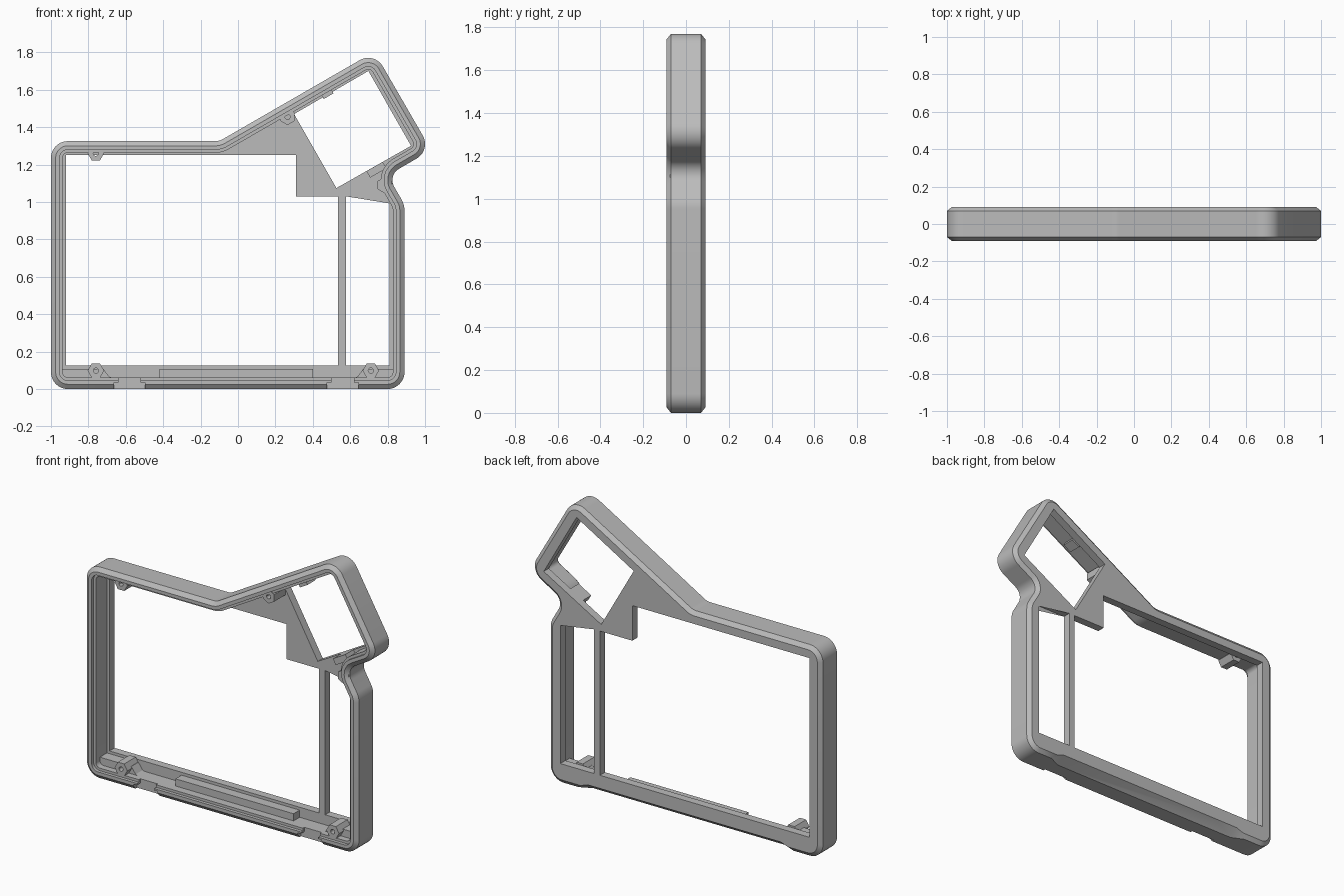
import bpy, bmesh
from math import sin, cos, pi, tan, radians
from mathutils import Vector, Matrix

if "Cube" in bpy.data.objects:
    bpy.data.objects.remove(bpy.data.objects["Cube"])

grey = bpy.data.materials.new("matte grey")
grey.use_nodes = True
grey.diffuse_color = (0.5, 0.5, 0.5, 1)
grey.node_tree.nodes["Principled BSDF"].inputs["Base Color"].default_value = (0.5, 0.5, 0.5, 1)

FRONT, BACK, FLOOR = -0.09, 0.09, 0.04


def finish(ob, angle=25):
    ob.data.materials.clear()
    ob.data.materials.append(grey)
    bpy.ops.object.select_all(action='DESELECT')
    ob.select_set(True)
    bpy.context.view_layer.objects.active = ob
    bpy.ops.object.shade_smooth_by_angle(angle=radians(angle))
    return ob


def from_bmesh(name, bm):
    bmesh.ops.recalc_face_normals(bm, faces=bm.faces)
    me = bpy.data.meshes.new(name)
    bm.to_mesh(me)
    bm.free()
    ob = bpy.data.objects.new(name, me)
    bpy.context.collection.objects.link(ob)
    return ob


def rounded(corners, steps=10):
    """Round each (x, z, radius) corner; return points with inward normals."""
    out = []
    for i, (x, z, r) in enumerate(corners):
        cur = Vector((x, z))
        before = Vector(corners[i - 1][:2])
        after = Vector(corners[(i + 1) % len(corners)][:2])
        d1, d2 = (before - cur).normalized(), (after - cur).normalized()
        half = d1.angle(d2) / 2
        centre = cur + (d1 + d2).normalized() * r / sin(half)
        u1 = (cur + d1 * r / tan(half) - centre).normalized()
        convex = d2.cross(d1) > 0
        sweep = (pi - 2 * half) * (1 if convex else -1)
        for k in range(steps + 1):
            u = Matrix.Rotation(sweep * k / steps, 2) @ u1
            out.append((centre + u * r, -u if convex else u))
    return out


def inset(loop, d):
    return [p + n * d for p, n in loop]


def plate(name, loops, y0, y1):
    """Flat panel in the xz plane; loops after the first are holes."""
    cu = bpy.data.curves.new(name, 'CURVE')
    cu.dimensions, cu.fill_mode, cu.extrude = '2D', 'BOTH', (y1 - y0) / 2
    for loop in loops:
        sp = cu.splines.new('POLY')
        sp.points.add(len(loop) - 1)
        for pt, p in zip(sp.points, loop):
            pt.co = (p[0], p[1], 0, 1)
        sp.use_cyclic_u = True
    tmp = bpy.data.objects.new(name, cu)
    bpy.context.collection.objects.link(tmp)
    bpy.context.view_layer.update()
    me = tmp.evaluated_get(bpy.context.evaluated_depsgraph_get()).to_mesh()
    bm = bmesh.new()
    bm.from_mesh(me)
    bpy.data.objects.remove(tmp)
    bmesh.ops.remove_doubles(bm, verts=bm.verts, dist=1e-5)
    bm.transform(Matrix.Translation((0, (y0 + y1) / 2, 0)) @ Matrix.Rotation(pi / 2, 4, 'X'))
    return finish(from_bmesh(name, bm))


def rect(x0, x1, z0, z1):
    return [(x0, z0), (x1, z0), (x1, z1), (x0, z1)]


def ngon(x, z, r, n, turn=0):
    return [(x + r * cos(turn + 2 * pi * k / n), z + r * sin(turn + 2 * pi * k / n)) for k in range(n)]


def hull(name, points):
    bm = bmesh.new()
    for p in points:
        bm.verts.new(p)
    bmesh.ops.convex_hull(bm, input=bm.verts)
    return from_bmesh(name, bm)


def cut(ob, cutter):
    cutter.hide_render = True
    mod = ob.modifiers.new("cut", 'BOOLEAN')
    mod.operation, mod.solver, mod.object = 'DIFFERENCE', 'EXACT', cutter
    bpy.ops.object.select_all(action='DESELECT')
    bpy.context.view_layer.objects.active = ob
    ob.select_set(True)
    bpy.ops.object.modifier_apply(modifier=mod.name)
    bpy.data.objects.remove(cutter)


# Outer outline: wide body with a tilted square head at the upper left side
outline = rounded([
    (-1, 0, .09), (.89, 0, .09), (.89, .986, .12), (.80, 1.142, .07),
    (1.033, 1.277, .09), (.729, 1.803, .09), (-.1, 1.325, .08), (-1, 1.325, .09)])

# Perimeter wall: chamfered section swept round the outline
section = [(.025, FRONT), (0, -.07), (0, .07), (.025, BACK), (.05, BACK), (.05, FLOOR),
           (.062, FLOOR), (.062, -.07), (.046, -.07), (.046, FRONT)]
bm = bmesh.new()
rows = [[bm.verts.new((p.x, y, p.y)) for p in inset(outline, d)] for d, y in section]
for a, b in zip(rows, rows[1:] + rows[:1]):
    for i in range(len(a)):
        bm.faces.new((a[i - 1], a[i], b[i], b[i - 1]))
wall = from_bmesh("perimeter_wall", bm)

# Broad sloped relief along the lower back edge
relief = []
for x, s in ((-.84, .15), (-.72, 1), (.62, 1), (.74, .15)):
    relief += [(x, BACK + .01, -.01), (x, BACK + .01, .05 * s), (x, BACK - .07 * s, -.01)]
cut(wall, hull("relief_cutter", relief))

# Two hinge notches in the lower front edge
for x in (-.58, .56):
    for w, top in ((.083, .035), (.06, .07)):
        cut(wall, hull("notch_cutter", [(x + sx * w, y, z) for sx in (-1, 1)
                                        for y in (-.12, -.055) for z in (-.02, top)]))
finish(wall)

# Back panel with stepped main window, narrow side window and tilted head window
main_window = [(-.92, .125), (.535, .125), (.535, 1.03), (.31, 1.03), (.31, 1.25), (-.92, 1.25)]
head_window = [(.30, 1.47), (.526, 1.074), (.925, 1.30), (.697, 1.70)]
plate("back_panel", [inset(outline, .05), main_window, rect(.577, .81, .125, 1.03), head_window],
      FLOOR, BACK)

# Lower rail: centre ridge and corner ledges
plate("centre_ridge", [rect(-.42, .40, .05, .107)], -.02, FLOOR)
for name, side, x in (("right_ledge", 1, -.76), ("left_ledge", -1, .71)):
    end = -.95 if side > 0 else .84
    plate(name, [[(end, .05), (x + side * .11, .05), (x + side * .07, .067),
                  (x + side * .04, .108), (end, .108)]], -.03, FLOOR)

# Screw bosses
for name, x, z, turn in (("upper_right_boss", -.76, 1.26, 0), ("head_boss", .265, 1.455, pi / 6),
                         ("neck_boss", .785, 1.09, pi / 6), ("lower_right_boss", -.76, .098, 0),
                         ("lower_left_boss", .71, .098, 0)):
    plate(name, [ngon(x, z, .044, 6, turn), ngon(x, z, .014, 16)], -.075, FLOOR)

# Small catches on the upper and lower head walls
for name, x, z, w in (("upper_catch", .475, 1.583, .03), ("lower_catch", .74, 1.172, .05)):
    along, across = Vector((cos(pi / 6), sin(pi / 6))), Vector((-sin(pi / 6), cos(pi / 6)))
    c = Vector((x, z))
    plate(name, [[c + along * (w * a) + across * (.02 * b)
                  for a, b in ((-1, -1), (1, -1), (1, 1), (-1, 1))]], -.04, FLOOR)
